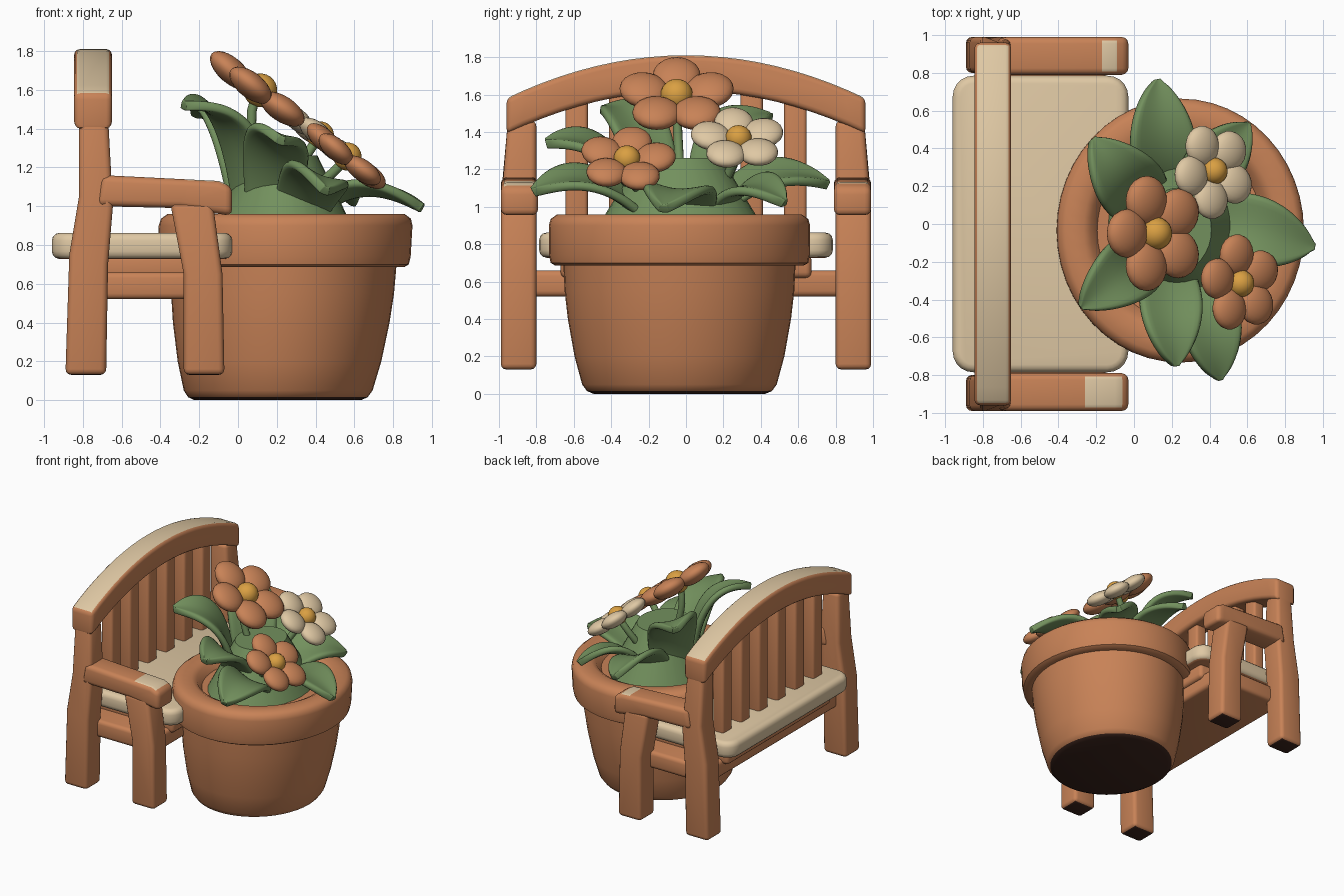
import bpy, bmesh, math
from mathutils import Vector, Matrix

cube = bpy.data.objects.get("Cube")
if cube:
    bpy.data.objects.remove(cube, do_unlink=True)


def material(name, rgb):
    m = bpy.data.materials.new(name)
    m.use_nodes = True
    m.diffuse_color = (*rgb, 1)
    m.node_tree.nodes["Principled BSDF"].inputs["Base Color"].default_value = (*rgb, 1)
    return m


TERRACOTTA = material("terracotta", (0.58, 0.225, 0.095))
CREAM = material("cream", (0.74, 0.58, 0.37))
GREEN = material("leaf green", (0.17, 0.28, 0.11))
YELLOW = material("golden yellow", (0.7, 0.35, 0.055))
DARK = material("dark brown", (0.045, 0.018, 0.012))
built = []


def finish(name, bm, mats, rule=None):
    """Turn a bmesh into an object, colouring faces by an optional rule."""
    bmesh.ops.recalc_face_normals(bm, faces=bm.faces)
    bm.normal_update()
    for f in bm.faces:
        f.smooth = True
        if rule:
            f.material_index = rule(f.normal, f.calc_center_median())
    me = bpy.data.meshes.new(name)
    bm.to_mesh(me)
    bm.free()
    for m in mats:
        me.materials.append(m)
    ob = bpy.data.objects.new(name, me)
    bpy.context.collection.objects.link(ob)
    built.append(ob)
    return ob


def prism(name, pts, axis, lo, hi, bevel=0.03, mats=(TERRACOTTA,), rule=None, cuts=()):
    """Extrude a profile along x or y and round its sharp edges."""
    bm = bmesh.new()
    place = (lambda p, d: (d, p[0], p[1])) if axis == "x" else (lambda p, d: (p[0], d, p[1]))
    a = [bm.verts.new(place(p, lo)) for p in pts]
    b = [bm.verts.new(place(p, hi)) for p in pts]
    bm.faces.new(a)
    bm.faces.new(b[::-1])
    for i in range(len(pts)):
        j = (i + 1) % len(pts)
        bm.faces.new((a[i], b[i], b[j], a[j]))
    bmesh.ops.recalc_face_normals(bm, faces=bm.faces)
    sharp = [e for e in bm.edges if e.calc_face_angle(0) > 0.6]
    bmesh.ops.bevel(bm, geom=sharp, offset=bevel, segments=3, profile=0.5, affect="EDGES")
    for co, no in cuts:
        bmesh.ops.bisect_plane(bm, geom=bm.verts[:] + bm.edges[:] + bm.faces[:],
                               plane_co=co, plane_no=no)
    return finish(name, bm, mats, rule)


def rect(u0, u1, v0, v1):
    return [(u0, v0), (u1, v0), (u1, v1), (u0, v1)]


# Pot: oval lathe with a dark base and a hollow rim
def pot():
    profile = [(0.45, 0), (0.485, 0.015), (0.51, 0.05), (0.55, 0.2), (0.585, 0.4), (0.602, 0.55),
               (0.608, 0.685), (0.65, 0.685), (0.675, 0.7), (0.683, 0.74), (0.685, 0.9),
               (0.675, 0.935), (0.64, 0.96), (0.54, 0.96), (0.5, 0.94), (0.46, 0.88)]
    n = 48
    bm = bmesh.new()
    rings = []
    for r, z in profile:
        cx = 0.205 + 0.045 * z
        rings.append([bm.verts.new((cx + 0.955 * r * math.cos(k * math.tau / n),
                                    -0.035 + 1.02 * r * math.sin(k * math.tau / n), z))
                      for k in range(n)])
    for a, b in zip(rings, rings[1:]):
        for k in range(n):
            j = (k + 1) % n
            bm.faces.new((a[k], a[j], b[j], b[k]))
    bm.faces.new(rings[0][::-1])
    bm.faces.new(rings[-1])
    finish("pot", bm, (TERRACOTTA, DARK), lambda no, c: int(no.z < -0.9 and c.z < 0.1))


pot()

# Bench legs and arms, mirrored on both sides
rear = [(-0.89, 0.13), (-0.68, 0.13), (-0.67, 0.7), (-0.645, 1.0), (-0.67, 1.46),
        (-0.82, 1.46), (-0.82, 1.05), (-0.87, 0.75)]
front = [(-0.28, 0.13), (-0.07, 0.13), (-0.08, 0.65), (-0.13, 1.02), (-0.35, 1.02), (-0.28, 0.65)]
arm = [(-0.73, 1.0), (-0.3, 0.99), (-0.03, 0.95), (-0.03, 1.1), (-0.1, 1.13), (-0.7, 1.16)]
foot = lambda no, c: int(no.z < -0.9 and c.z < 0.2)
for side, s in (("left", 1), ("right", -1)):
    ys = lambda a, b: sorted((s * a, s * b))
    leg = prism(side + "_rear_leg", rear, "y", *ys(0.8, 0.99), mats=(TERRACOTTA, DARK), rule=foot)
    for v in leg.data.vertices:          # the post narrows above the arm
        if v.co.z > 1.2 and abs(v.co.y) > 0.9:
            v.co.y -= s * 0.035
    prism(side + "_front_leg", front, "y", *ys(0.8, 0.99), mats=(TERRACOTTA, DARK), rule=foot)
    worn = (-0.26, -0.06) if s < 0 else (-0.17, -0.09)   # worn paint on the arm
    prism(side + "_arm", arm, "y", *ys(0.79, 0.99), bevel=0.035, mats=(TERRACOTTA, CREAM),
          rule=lambda no, c: int(no.z > 0.85 and worn[0] < c.x < worn[1]),
          cuts=[((x, 0, 0), (1, 0, 0)) for x in worn])

# Arched back rail with a cream top
steps = [-0.96 + 1.92 * i / 20 for i in range(21)]
arch = lambda y: 1.62 - 0.23 * (abs(y) / 0.96) ** 2
rail = [(y, arch(y)) for y in steps] + [(y, arch(y) + 0.19) for y in reversed(steps)]
prism("back_rail", rail, "x", -0.845, -0.65, mats=(TERRACOTTA, CREAM),
      rule=lambda no, c: int(no.z > 0.75))

# Back slats, lower frame and seat
for i in range(6):
    y = -0.585 + 0.234 * i
    prism("back_slat_%d" % (i + 1), rect(y - 0.06, y + 0.06, 0.78, arch(y) + 0.06),
          "x", -0.79, -0.69, 0.02)
prism("lower_frame", rect(-0.8, -0.15, 0.52, 0.66), "y", -0.86, 0.86)
prism("seat_support", rect(-0.85, -0.12, 0.62, 0.75), "y", -0.67, 0.67)


def seat():
    bm = bmesh.new()
    bmesh.ops.create_cube(bm, size=1, matrix=Matrix.Translation((-0.495, 0, 0.795))
                          @ Matrix.Diagonal((0.93, 1.57, 0.135, 1)))
    upright = [e for e in bm.edges if abs(e.verts[0].co.z - e.verts[1].co.z) > 0.1]
    bmesh.ops.bevel(bm, geom=upright, offset=0.11, segments=5, profile=0.5, affect="EDGES")
    rim = [e for e in bm.edges if e.calc_face_angle(0) > 1.2]
    bmesh.ops.bevel(bm, geom=rim, offset=0.04, segments=3, profile=0.5, affect="EDGES")
    finish("seat", bm, (CREAM, TERRACOTTA), lambda no, c: int(no.z < -0.8))


seat()


# Leaves: broad curved blades with round tips, leaning towards the front
def bezier(a, b, c, t):
    return a * (1 - t) ** 2 + b * 2 * t * (1 - t) + c * t * t


def leaf(name, base, bend, tip, width):
    a, b, c = Vector(base), Vector(bend), Vector(tip)
    heading = c - a
    across = Vector((-heading.y, heading.x, 0)).normalized()
    across.z = -0.4 * across.x
    bm = bmesh.new()
    rows = []
    for i in range(17):
        t = math.sin(math.pi / 2 * i / 16)
        p = bezier(a, b, c, t)
        tangent = ((b - a) * (1 - t) + (c - b) * t).normalized()
        up = tangent.cross(across).normalized()
        up = up if up.z > 0 else -up
        w = width * max(0.12, (0.7 + 0.3 * math.sin(math.pi * t)) * (1 - t ** 5) ** 0.6)
        rows.append([bm.verts.new(p + across * w * u + up * w * (0.22 * abs(u) ** 1.5 - 0.1))
                     for u in (-1, -0.75, -0.4, 0, 0.4, 0.75, 1)])
    for r, q in zip(rows, rows[1:]):
        for k in range(6):
            bm.faces.new((r[k], r[k + 1], q[k + 1], q[k]))
    ob = finish(name, bm, (GREEN,))
    thick = ob.modifiers.new("thickness", "SOLIDIFY")
    thick.thickness = 0.05
    thick.offset = 0
    soft = ob.modifiers.new("soft", "SUBSURF")
    soft.levels = soft.render_levels = 1


leaf("leaf_left", (0.18, 0.12, 0.92), (0.15, 0.4, 1.3), (0.12, 0.76, 1.12), 0.18)
leaf("leaf_back_left", (0.06, 0.1, 0.92), (0.02, 0.15, 1.55), (-0.22, 0.45, 1.48), 0.19)
leaf("leaf_back_right", (0.06, -0.15, 0.92), (0.04, -0.2, 1.6), (-0.28, -0.44, 1.52), 0.18)
leaf("leaf_right", (0.16, -0.2, 0.92), (0.2, -0.4, 1.45), (0.22, -0.75, 1.34), 0.17)
leaf("leaf_front_right", (0.3, -0.2, 0.92), (0.42, -0.5, 1.28), (0.45, -0.82, 1.08), 0.17)
leaf("leaf_front", (0.35, 0, 0.92), (0.6, -0.02, 1.22), (0.95, -0.12, 0.99), 0.2)
leaf("leaf_front_left", (0.3, 0.15, 0.92), (0.42, 0.32, 1.25), (0.6, 0.53, 1.02), 0.16)

# Solid clump that the leaves grow from
bm = bmesh.new()
bmesh.ops.create_cone(bm, cap_ends=True, segments=32, radius1=0.42, radius2=0.2, depth=0.4,
                      matrix=Matrix.Translation((0.23, -0.03, 1.06)) @ Matrix.Diagonal((0.9, 1.1, 1, 1)))
finish("leaf_clump", bm, (GREEN,))


# Flowers: five plump petals, a round centre and a stem
def flower(name, centre, normal, radius, turn, colour):
    frame = Matrix.Translation(centre) @ Vector(normal).to_track_quat("Z", "Y").to_matrix().to_4x4()
    # Measure petal angles from the uphill direction
    flat = frame.to_3x3().inverted() @ Vector((-1, 0, 0))
    start = math.atan2(flat.y, flat.x) + turn
    bm = bmesh.new()
    for k in range(5):
        m = (frame @ Matrix.Rotation(start + k * math.tau / 5, 4, "Z")
             @ Matrix.Translation((0.61 * radius, 0, 0)) @ Matrix.Rotation(-0.08, 4, "Y")
             @ Matrix.Diagonal((0.44 * radius, 0.43 * radius, 0.22 * radius, 1)))
        bmesh.ops.create_uvsphere(bm, u_segments=20, v_segments=12, radius=1, matrix=m)
    finish(name + "_petals", bm, (colour,))
    bm = bmesh.new()
    bmesh.ops.create_uvsphere(bm, u_segments=20, v_segments=12, radius=0.29 * radius,
                              matrix=frame @ Matrix.Translation((0, 0, 0.03 * radius)))
    finish(name + "_centre", bm, (YELLOW,))
    cu = bpy.data.curves.new(name + "_stem", "CURVE")
    cu.dimensions = "3D"
    cu.bevel_depth = 0.025
    sp = cu.splines.new("POLY")
    sp.points.add(8)
    root, top = Vector((0.22, centre[1] * 0.4, 1.0)), Vector(centre)
    knee = top - Vector(normal).normalized() * 0.2
    for i, p in enumerate(sp.points):
        p.co = (*bezier(root, knee, top, i / 8), 1)
    cu.materials.append(GREEN)
    bpy.context.collection.objects.link(bpy.data.objects.new(name + "_stem", cu))


flower("tall_flower", (0.11, -0.05, 1.59), (0.6, 0, 0.8), 0.3, 0, TERRACOTTA)
flower("cream_flower", (0.42, 0.28, 1.36), (0.6, 0.05, 0.8), 0.245, 0.2, CREAM)
flower("low_flower", (0.56, -0.315, 1.25), (0.62, 0, 0.78), 0.25, -0.17, TERRACOTTA)

# Smooth shading with crisp edges kept
bpy.ops.object.select_all(action="DESELECT")
for ob in built:
    ob.select_set(True)
bpy.context.view_layer.objects.active = built[0]
bpy.ops.object.shade_smooth_by_angle(angle=math.radians(40))
